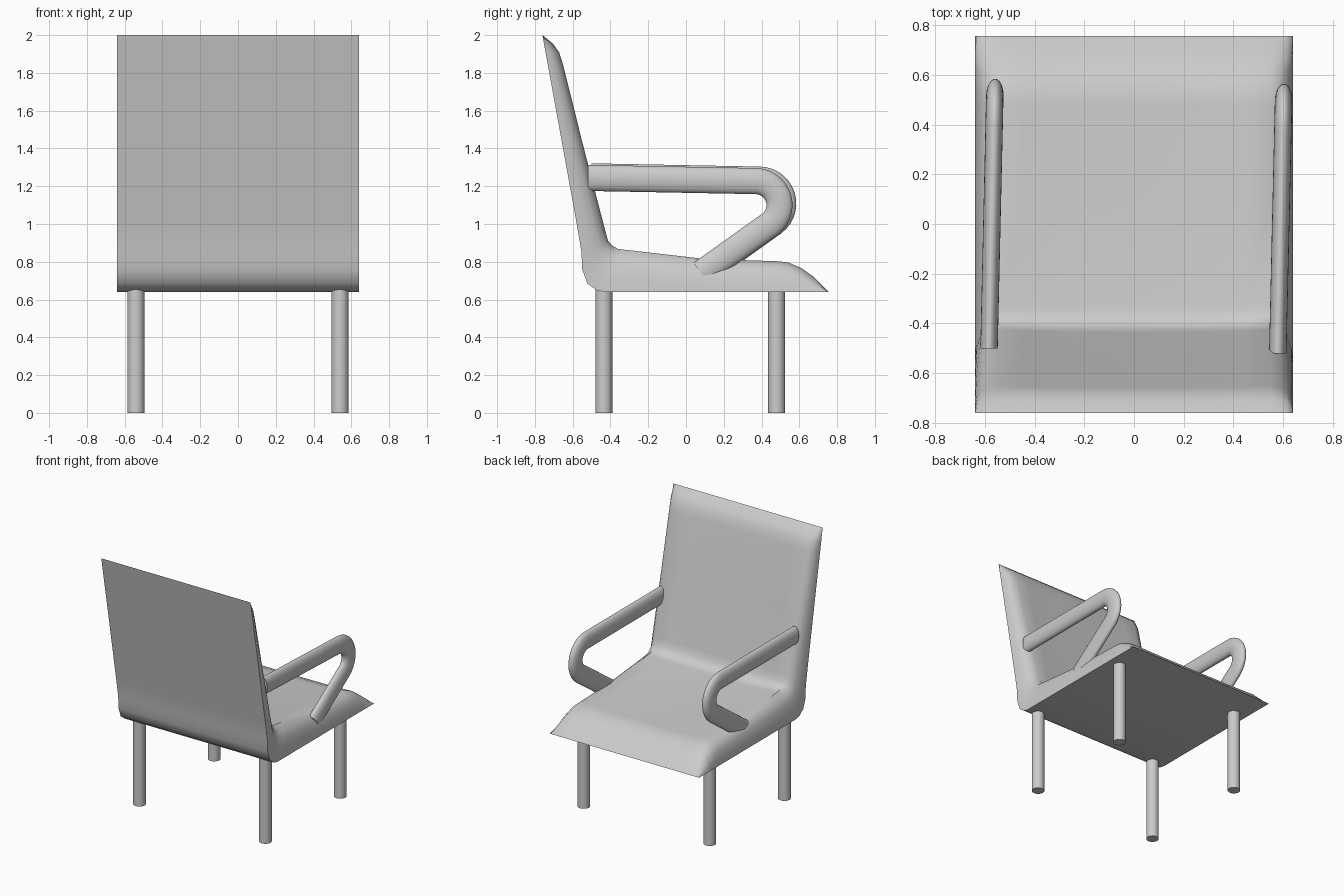
import bpy, bmesh
from math import cos, sin, pi, radians
from mathutils import Vector

if "Cube" in bpy.data.objects:
    bpy.data.objects.remove(bpy.data.objects["Cube"])


def finish(bm, name):
    bmesh.ops.remove_doubles(bm, verts=bm.verts, dist=0.0005)
    bmesh.ops.recalc_face_normals(bm, faces=bm.faces)
    mesh = bpy.data.meshes.new(name)
    bm.to_mesh(mesh)
    bm.free()
    ob = bpy.data.objects.new(name, mesh)
    bpy.context.collection.objects.link(ob)
    bpy.ops.object.select_all(action='DESELECT')
    ob.select_set(True)
    bpy.context.view_layer.objects.active = ob
    bpy.ops.object.shade_smooth_by_angle(angle=radians(35))
    return ob


def skin(bm, rows, closed=False):
    """Join rows of points with quads."""
    grid = [[bm.verts.new(p) for p in row] for row in rows]
    n = len(grid[0])
    for a, b in zip(grid, grid[1:]):
        for i in range(n if closed else n - 1):
            j = (i + 1) % n
            bm.faces.new((a[i], a[j], b[j], b[i]))
    return grid


# Seat and back: side profile as (shell y, shell z, cushion y, cushion z)
profile = [
    (-.76, 2.0, -.76, 2.0), (-.752, 1.955, -.705, 1.955), (-.744, 1.91, -.672, 1.91),
    (-.732, 1.845, -.65, 1.84), (-.66, 1.45, -.548, 1.43), (-.575, .98, -.425, .955),
    (-.553, .85, -.412, .91), (-.55, .76, -.39, .885), (-.522, .685, -.36, .868),
    (-.475, .65, -.33, .864), (-.43, .64, -.29, .86), (.1, .64, .1, .815),
    (.48, .64, .48, .803), (.54, .64, .54, .797), (.61, .64, .61, .767),
    (.68, .64, .68, .717), (.755, .64, .755, .64)]
# Cushion thickness across the width: rounded sides, shallow dip in the middle
half = [(.64, 0), (.634, .33), (.618, .65), (.593, .87), (.55, 1), (.45, .97), (.3, .94)]
section = [(-x, t) for x, t in half] + [(0, .93)] + [(x, t) for x, t in reversed(half)]

bm = bmesh.new()
skin(bm, [[(x, a, b) for x, t in section] for a, b, c, d in profile])
skin(bm, [[(x, a + (c - a) * t, b + (d - b) * t) for x, t in section]
          for a, b, c, d in profile])
finish(bm, "seat_and_back")


# Armrests: oval tube swept along a bent path in the side plane
def armrest(name, x0, dy, dz):
    path = [Vector((-.5, 1.252))]
    for i in range(15):
        a = radians(88 - i * (88 + 53) / 14)
        path.append(Vector((.388 + .127 * cos(a), 1.108 + .127 * sin(a))))
    path.append(Vector((.1, .747)))
    rows = []
    for i, p in enumerate(path):
        t = (path[min(i + 1, len(path) - 1)] - path[max(i - 1, 0)]).normalized()
        if i == 0:
            t = Vector((1, 0))
        n = Vector((-t.y, t.x))
        row = []
        for k in range(24):
            a = 2 * pi * k / 24
            q = p + n * .069 * sin(a)
            x = x0 + .023 * (q.x + .5) + .035 * cos(a)
            row.append((x, q.x + dy, q.y + dz))
        rows.append(row)
    bm = bmesh.new()
    grid = skin(bm, rows, closed=True)
    bm.faces.new(grid[0])
    bm.faces.new(grid[-1])
    finish(bm, name)


armrest("left_armrest", -.583, 0, 0)
armrest("right_armrest", .578, -.02, -.008)

# Legs
for side, x in (("left", -.54), ("right", .54)):
    for end, y in (("back", -.435), ("front", .48)):
        bm = bmesh.new()
        bmesh.ops.create_cone(bm, cap_ends=True, segments=24, radius1=.045,
                              radius2=.045, depth=.67)
        bmesh.ops.translate(bm, verts=bm.verts, vec=(x, y, .335))
        finish(bm, f"{end}_{side}_leg")
